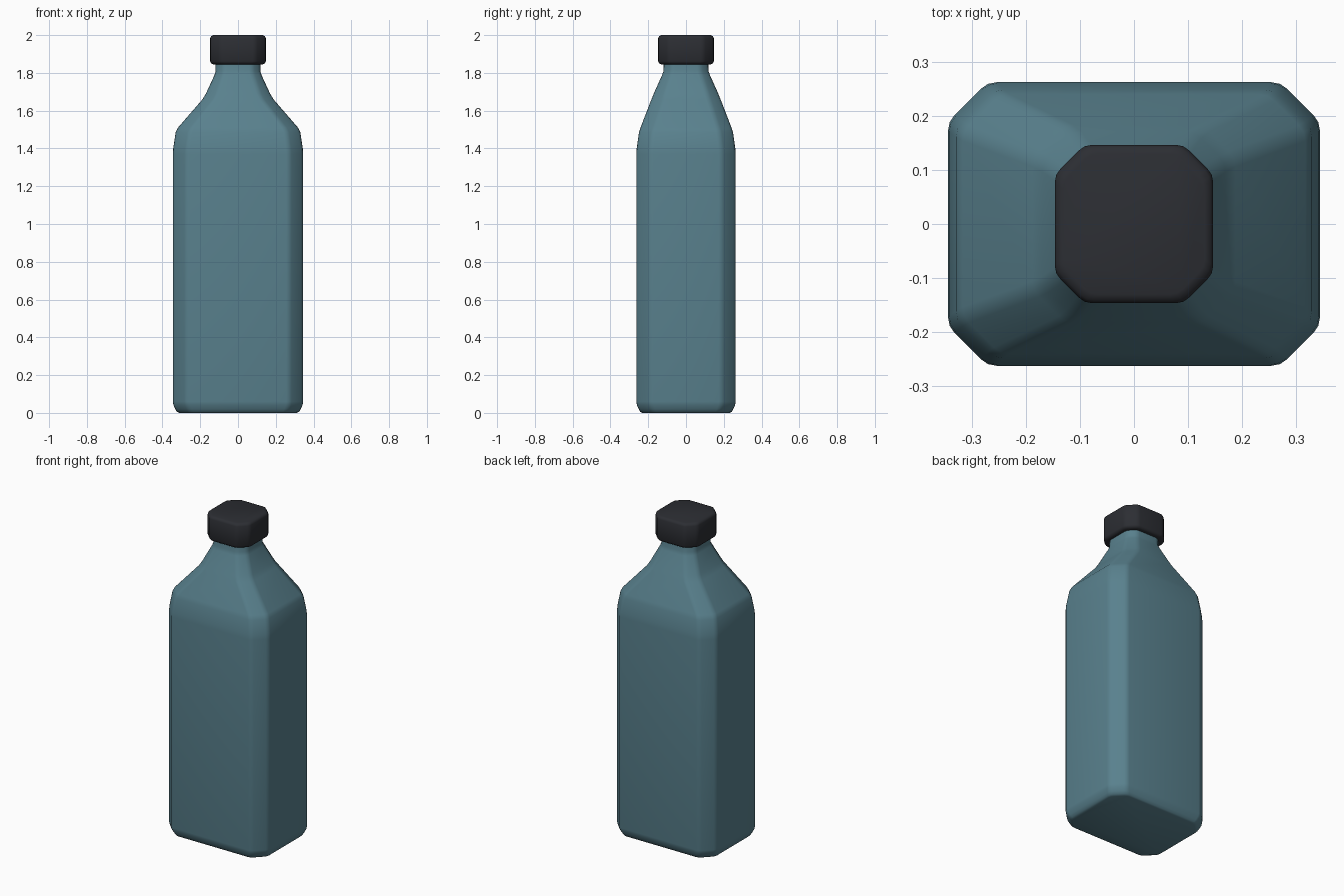
import bpy, bmesh
from mathutils import Vector

if "Cube" in bpy.data.objects:
    bpy.data.objects.remove(bpy.data.objects["Cube"])


def section(hx, hy, c, r):
    """Chamfered rectangle outline with softly rounded corners, anticlockwise."""
    octagon = [(hx, -hy + c), (hx, hy - c), (hx - c, hy), (-hx + c, hy),
               (-hx, hy - c), (-hx, -hy + c), (-hx + c, -hy), (hx - c, -hy)]
    octagon = [Vector(p) for p in octagon]
    pts = []
    for i, p in enumerate(octagon):
        a = p + (octagon[i - 1] - p).normalized() * r
        b = p + (octagon[(i + 1) % 8] - p).normalized() * r
        pts += [a, (a + b) / 4 + p / 2, b]
    return pts


def loft(name, rings, r, mat):
    """Skin through rings of (z, half width, half depth, chamfer), capped."""
    bm = bmesh.new()
    loops = [[bm.verts.new((p.x, p.y, z)) for p in section(hx, hy, c, r)]
             for z, hx, hy, c in rings]
    for lo, hi in zip(loops, loops[1:]):
        n = len(lo)
        for i in range(n):
            j = (i + 1) % n
            bm.faces.new((lo[i], lo[j], hi[j], hi[i]))
    bm.faces.new(loops[0][::-1])
    bm.faces.new(loops[-1])
    me = bpy.data.meshes.new(name)
    bm.to_mesh(me)
    bm.free()
    ob = bpy.data.objects.new(name, me)
    bpy.context.collection.objects.link(ob)
    me.materials.append(mat)
    bpy.ops.object.select_all(action='DESELECT')
    ob.select_set(True)
    bpy.context.view_layer.objects.active = ob
    bpy.ops.object.shade_smooth_by_angle(angle=0.87)
    return ob


def material(name, color):
    m = bpy.data.materials.new(name)
    m.diffuse_color = color
    m.use_nodes = True
    m.node_tree.nodes["Principled BSDF"].inputs["Base Color"].default_value = m.diffuse_color
    return m


teal = material("teal", (0.10, 0.22, 0.27, 1))
black = material("black", (0.025, 0.027, 0.033, 1))

# Bottle: base, straight body, shoulder, neck
loft("bottle_body", [
    (0.0, 0.312, 0.232, 0.067),
    (0.006, 0.324, 0.243, 0.069),
    (0.02, 0.332, 0.25, 0.07),
    (0.042, 0.342, 0.26, 0.072),
    (0.06, 0.345, 0.263, 0.073),
    (1.37, 0.345, 0.263, 0.073),
    (1.40, 0.343, 0.261, 0.073),
    (1.485, 0.330, 0.249, 0.071),
    (1.51, 0.318, 0.241, 0.070),
    (1.66, 0.188, 0.183, 0.060),
    (1.69, 0.170, 0.171, 0.057),
    (1.79, 0.124, 0.126, 0.045),
    (1.81, 0.118, 0.119, 0.043),
    (1.87, 0.118, 0.118, 0.043),
], 0.017, teal)

# Screw cap: chamfered block with rounded rims
loft("cap", [
    (1.845, 0.131, 0.131, 0.051),
    (1.850, 0.142, 0.142, 0.054),
    (1.861, 0.147, 0.147, 0.055),
    (1.984, 0.147, 0.147, 0.055),
    (1.995, 0.142, 0.142, 0.054),
    (2.0, 0.131, 0.131, 0.051),
], 0.015, black)
